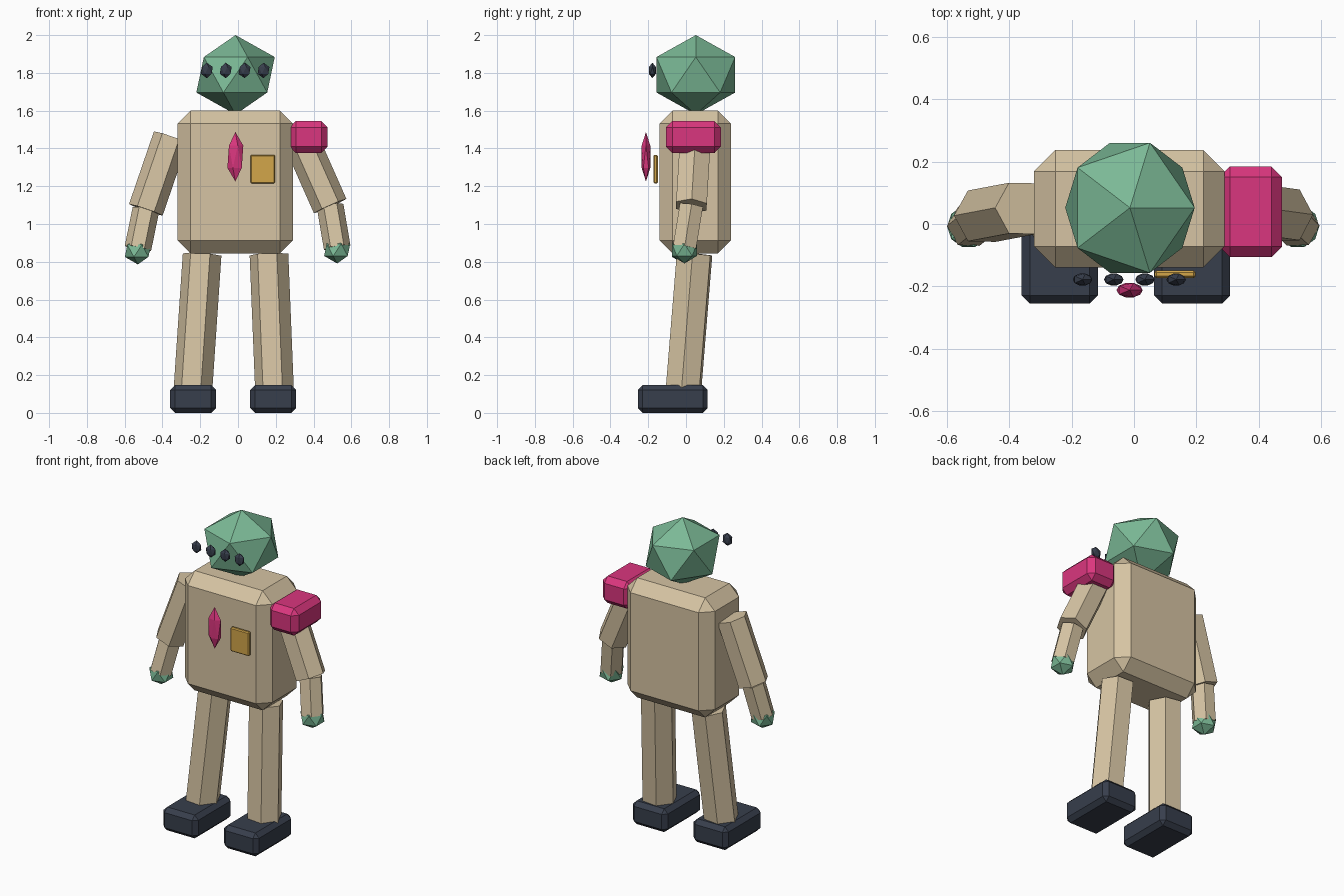
import bpy, bmesh, math
from mathutils import Vector

cube = bpy.data.objects.get("Cube")
if cube:
    bpy.data.objects.remove(cube, do_unlink=True)


def material(name, srgb):
    col = [((c / 255 + 0.055) / 1.055) ** 2.4 for c in srgb] + [1.0]
    m = bpy.data.materials.new(name)
    m.use_nodes = True
    m.diffuse_color = col
    m.node_tree.nodes["Principled BSDF"].inputs["Base Color"].default_value = col
    return m


tan = material("tan", (214, 196, 163))
green = material("green", (123, 185, 150))
pink = material("pink", (218, 54, 126))
dark = material("dark_slate", (55, 62, 76))
gold = material("gold", (210, 166, 74))


def finish(name, bm, mat):
    bmesh.ops.recalc_face_normals(bm, faces=bm.faces)
    mesh = bpy.data.meshes.new(name)
    bm.to_mesh(mesh)
    bm.free()
    mesh.materials.append(mat)
    obj = bpy.data.objects.new(name, mesh)
    bpy.context.collection.objects.link(obj)
    return obj


def box(name, lo, hi, bevel, mat):
    """Chamfered box between two corners."""
    lo, hi = Vector(lo), Vector(hi)
    bm = bmesh.new()
    bmesh.ops.create_cube(bm, size=1)
    bmesh.ops.scale(bm, vec=hi - lo, verts=bm.verts)
    bmesh.ops.translate(bm, vec=(lo + hi) / 2, verts=bm.verts)
    bmesh.ops.bevel(bm, geom=bm.edges[:], offset=bevel, segments=1,
                    profile=0.5, affect='EDGES')
    return finish(name, bm, mat)


def gem(name, center, radii, mat):
    """Stretched icosahedron."""
    bm = bmesh.new()
    bmesh.ops.create_icosphere(bm, subdivisions=1, radius=1)
    bmesh.ops.scale(bm, vec=radii, verts=bm.verts)
    bmesh.ops.translate(bm, vec=center, verts=bm.verts)
    return finish(name, bm, mat)


def limb(name, top, bottom, radius, mat, twist=0):
    """Six-sided prism from one joint to the next."""
    top, bottom = Vector(top), Vector(bottom)
    axis = (top - bottom).normalized()
    v = axis.cross(Vector((1, 0, 0))).normalized()
    u = v.cross(axis)
    bm = bmesh.new()
    rings = []
    for p in (bottom, top):
        ring = []
        for k in range(6):
            a = math.radians(60 * k + twist)
            ring.append(bm.verts.new(p + radius * (math.cos(a) * u + math.sin(a) * v)))
        rings.append(ring)
    low, high = rings
    bm.faces.new(low)
    bm.faces.new(high)
    for k in range(6):
        j = (k + 1) % 6
        bm.faces.new((low[k], low[j], high[j], high[k]))
    return finish(name, bm, mat)


# Torso and head
box("torso", (-0.32, -0.14, 0.845), (0.29, 0.237, 1.6), 0.068, tan)
gem("head", (-0.013, 0.052, 1.79), (0.232, 0.245, 0.21), green)

# Row of eyes
for i in range(4):
    gem(f"eye_{i + 1}", (-0.165 + 0.1 * i, -0.178, 1.813), (0.035, 0.022, 0.041), dark)

# Chest ornaments and shoulder pad
gem("chest_gem", (-0.014, -0.212, 1.356), (0.047, 0.027, 0.131), pink)
box("chest_plate", (0.066, -0.173, 1.215), (0.197, -0.149, 1.366), 0.006, gold)
box("shoulder_pad", (0.273, -0.106, 1.375), (0.475, 0.184, 1.546), 0.034, pink)

# Arms: shoulder, elbow, wrist
arms = {
    "right": ((-0.356, 0.05, 1.46), (-0.488, 0.025, 1.075), (-0.53, -0.008, 0.87)),
    "left": ((0.326, 0.05, 1.46), (0.488, 0.028, 1.095), (0.525, -0.008, 0.875)),
}
for side, (shoulder, elbow, wrist) in arms.items():
    limb(f"{side}_upper_arm", shoulder, elbow, 0.094, tan)
    limb(f"{side}_forearm", elbow, wrist, 0.071, tan)
    gem(f"{side}_hand", Vector(wrist) - Vector((0, 0, 0.012)), (0.077, 0.077, 0.072), green)

# Legs: hip, ankle, foot centre
legs = {
    "right": ((-0.19, 0.045, 0.838), (-0.24, -0.015, 0.1), -0.238),
    "left": ((0.164, 0.045, 0.838), (0.194, -0.015, 0.1), 0.186),
}
for side, (hip, ankle, x) in legs.items():
    limb(f"{side}_leg", hip, ankle, 0.103, tan, -6)
    box(f"{side}_foot", (x - 0.122, -0.255, 0), (x + 0.122, 0.115, 0.147), 0.026, dark)
